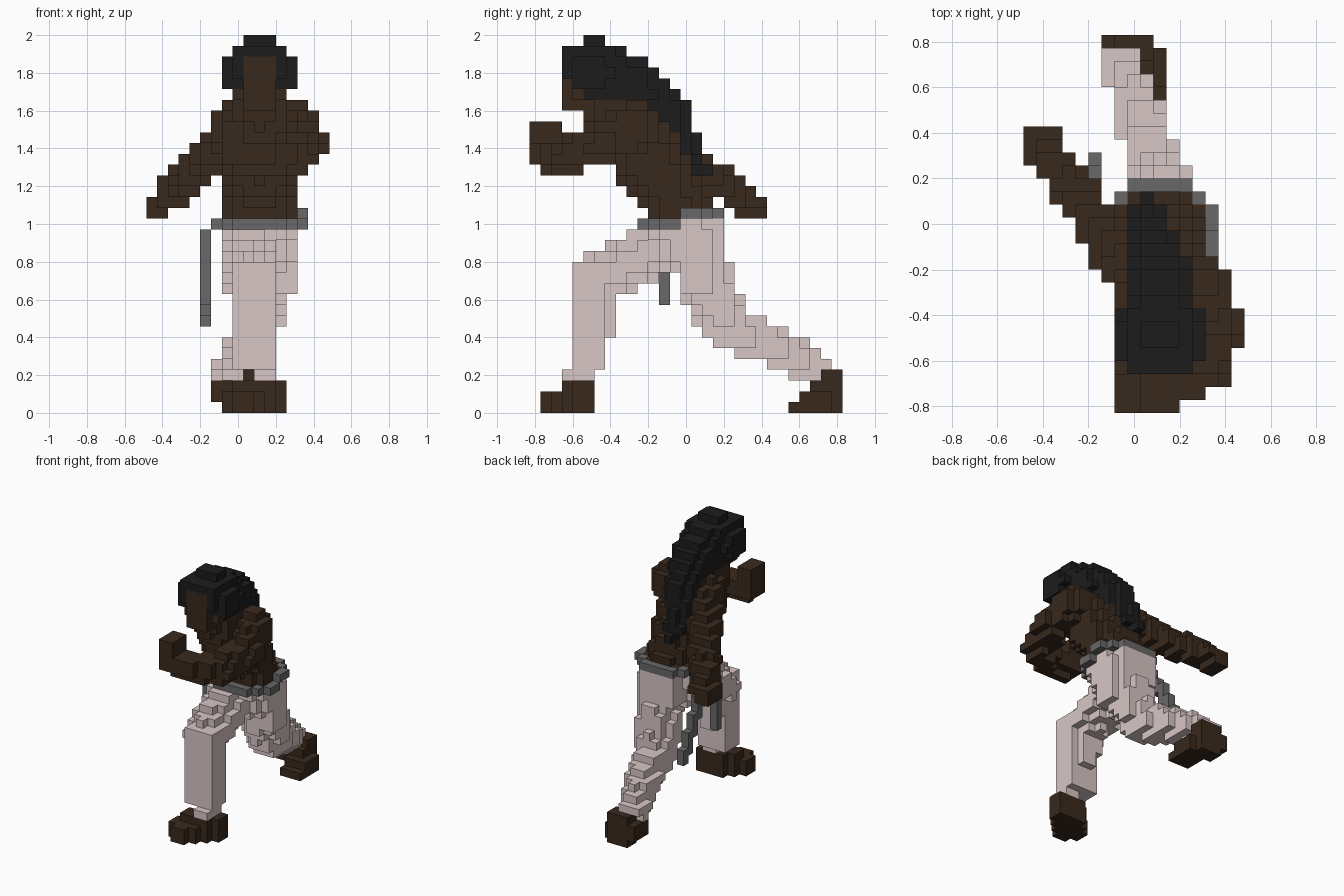
import bpy
import bmesh
from math import floor, ceil
from mathutils import Vector

UNIT = 2 / 35          # edge length of one block
blocks = {}            # (x, y, z) block -> part name

if "Cube" in bpy.data.objects:
    bpy.data.objects.remove(bpy.data.objects["Cube"])


def make_material(name, colour):
    mat = bpy.data.materials.new(name)
    mat.use_nodes = True
    mat.diffuse_color = (*colour, 1)
    mat.node_tree.nodes["Principled BSDF"].inputs["Base Color"].default_value = (*colour, 1)
    return mat


brown = make_material("dark_brown", (0.040, 0.022, 0.012))
black = make_material("soft_black", (0.012, 0.012, 0.012))
pink = make_material("pale_pink_grey", (0.69, 0.57, 0.56))
grey = make_material("mid_grey", (0.14, 0.14, 0.14))


def box(part, xs, ys, zs):
    """Fill an inclusive range of blocks."""
    for x in range(xs[0], xs[1] + 1):
        for y in range(ys[0], ys[1] + 1):
            for z in range(zs[0], zs[1] + 1):
                blocks[x, y, z] = part


def limb(part, *points, wide=1.0, floor_z=0):
    """Fill blocks along a tapering path of (x, y, z, radius) points."""
    for start, end in zip(points, points[1:]):
        a, b = Vector(start[:3]), Vector(end[:3])
        axis = b - a
        reach = max(start[3], end[3]) * wide + 1
        spans = [range(floor(min(p, q) - reach), ceil(max(p, q) + reach))
                 for p, q in zip(a, b)]
        for x in spans[0]:
            for y in spans[1]:
                for z in spans[2]:
                    centre = Vector((x, y, z + 0.5))
                    t = (centre - a).dot(axis) / axis.length_squared
                    t = min(max(t, 0), 1)
                    gap = centre - a - axis * t
                    gap.x /= wide
                    radius = start[3] + (end[3] - start[3]) * t
                    if gap.length <= radius and z >= floor_z:
                        blocks[x, y, z] = part


# Leaning torso, neck and head
limb("torso", (2, -0.4, 18.5, 2.8), (2, -2.5, 22, 3.3), (2, -4.8, 26, 3.4),
     (2, -7.5, 28, 2.2), wide=1.1, floor_z=18)
limb("head", (2, -8.8, 30.3, 2.6), (2, -8.8, 31.5, 2.6))

# Hair cap, fringe and long tail down the back
limb("hair", (2, -8.5, 31.2, 3.3), (2, -7.8, 31.2, 3.3), floor_z=31)
box("hair", (-1, 5), (-10, -8), (30, 32))
box("hair", (0, 4), (-11, -8), (31, 33))
box("hair", (1, 3), (-9, -8), (34, 34))
limb("hair", (2, -8, 31.5, 3), (2, -5, 30.5, 2.6), (1.5, -2, 28, 2.2),
     (1, -0.5, 25.4, 1.6), (1, 1.2, 22.8, 0.9), floor_z=22)
box("head", (1, 3), (-11, -8), (28, 32))

# Left arm bent forward with a raised fist
limb("left_arm", (5.2, -4.3, 26.6, 2.2), (6.5, -7.6, 25, 1.9),
     (5.6, -11.3, 23.8, 1.7), (2, -13, 23.8, 1.5), (0.3, -13, 23.8, 1.5))
box("left_arm", (-1, 0), (-14, -12), (23, 26))

# Right arm swung back
limb("right_arm", (-0.2, -3.8, 26.6, 2.1), (-3, 0.2, 23.3, 1.7), (-6.3, 5.1, 20.1, 1.6))
box("right_arm", (-8, -7), (5, 7), (18, 19))
box("right_arm", (-6, -6), (5, 7), (19, 19))

# Trousers: hips, trailing left leg, leading right leg with a square shin
limb("trousers", (1, -1.5, 15.5, 2.7), (3, 0.5, 15.5, 2.9))
limb("trousers", (3, 1, 15.5, 2.6), (2.3, 2.3, 11, 2.5), (1.7, 3.8, 8, 2.2),
     (0.6, 8, 6.2, 1.9), (-1, 12, 4.2, 1.5))
box("trousers", (2, 5), (0, 2), (11, 16))
box("trousers", (0, 4), (1, 3), (14, 17))
limb("trousers", (0.7, -3, 15.2, 2.6), (1, -8.3, 12.4, 2.2), (1.4, -8.5, 9, 2),
     (1.5, -8.7, 6, 1.6))
box("trousers", (0, 3), (-10, -8), (4, 13))
box("trousers", (2, 3), (-11, -9), (3, 3))

# Shoes
box("right_shoe", (1, 4), (-10, -9), (0, 2))
box("right_shoe", (0, 3), (-11, -10), (0, 2))
box("right_shoe", (-1, 2), (-12, -11), (0, 1))
box("right_shoe", (0, 1), (-13, -13), (0, 1))
box("left_shoe", (-2, 1), (12, 14), (1, 2))
box("left_shoe", (-1, 1), (13, 14), (0, 3))
box("left_shoe", (0, 2), (11, 13), (0, 1))
box("left_shoe", (0, 2), (10, 10), (0, 0))


def in_waist(x, y):
    return ((x - 2) / 4.6) ** 2 + ((y + 0.5) / 4) ** 2 <= 1


# Belt ring, one block higher at the back, closed over the hips inside
for x in range(-2, 7):
    for y in range(-4, 4):
        if not in_waist(x, y):
            continue
        high = y >= 0 and x >= -1
        if all(in_waist(x + s, y) and in_waist(x, y + s) for s in (-1, 1)):
            box("trousers", (x, x), (y, y), (16, 17))
            blocks[x, y, 18] = "torso"
        else:
            blocks[x, y, 18 if high else 17] = "belt"

# Loose sash ends at the right hip
box("sash", (-3, -3), (-2, -2), (10, 16))
limb("sash", (-3, 1, 16, 0.7), (-3, 5, 8.6, 0.7))


def build(part, mat):
    """Skin the outer block faces of one part."""
    bm = bmesh.new()
    verts = {}

    def corner(c):
        if c not in verts:
            verts[c] = bm.verts.new(((c[0] - 0.5) * UNIT, (c[1] - 0.5) * UNIT, c[2] * UNIT))
        return verts[c]

    for cell in [c for c, owner in blocks.items() if owner == part]:
        for axis in range(3):
            for side in (0, 1):
                beyond = list(cell)
                beyond[axis] += 1 if side else -1
                if tuple(beyond) in blocks:
                    continue
                ring = []
                for u, w in ((0, 0), (1, 0), (1, 1), (0, 1)):
                    c = list(cell)
                    c[axis] += side
                    c[(axis + 1) % 3] += u
                    c[(axis + 2) % 3] += w
                    ring.append(corner(tuple(c)))
                bm.faces.new(ring if side else ring[::-1])
    mesh = bpy.data.meshes.new(part)
    bm.to_mesh(mesh)
    bm.free()
    mesh.materials.append(mat)
    bpy.context.collection.objects.link(bpy.data.objects.new(part, mesh))


for mat, parts in ((brown, ("torso", "head", "left_arm", "right_arm", "left_shoe", "right_shoe")),
                   (black, ("hair",)), (pink, ("trousers",)), (grey, ("belt", "sash"))):
    for part in parts:
        build(part, mat)
